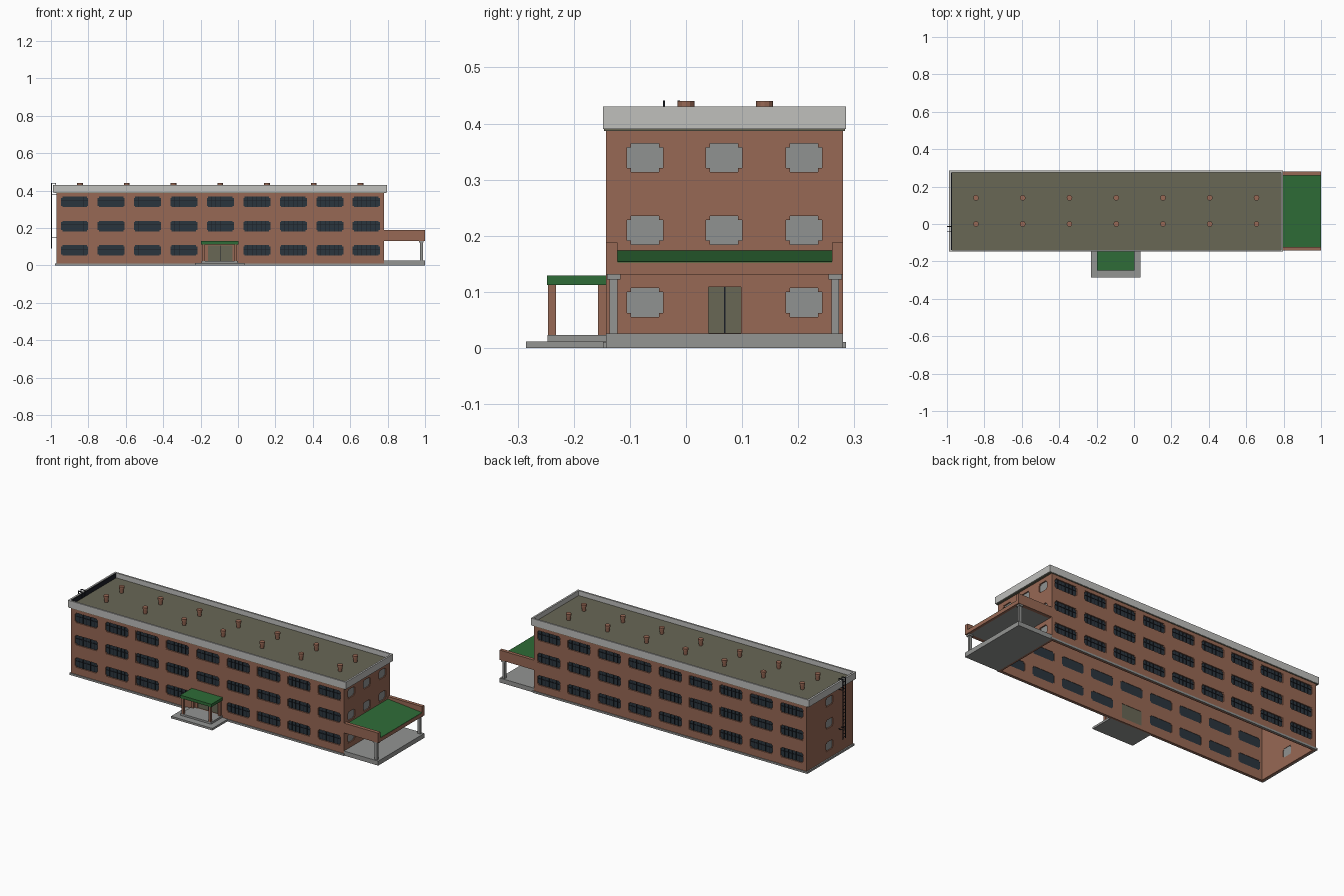
import bpy, bmesh
from mathutils import Matrix, Vector

if "Cube" in bpy.data.objects:
    bpy.data.objects.remove(bpy.data.objects["Cube"])


def mat(name, r, g, b):
    m = bpy.data.materials.new(name)
    m.diffuse_color = tuple((c / 255) ** 2.2 for c in (r, g, b)) + (1,)
    m.use_nodes = True
    m.node_tree.nodes["Principled BSDF"].inputs["Base Color"].default_value = m.diffuse_color
    return m


BRICK = mat("brick", 150, 104, 85)
PARAPET = mat("pale_concrete", 190, 190, 187)
CONCRETE = mat("grey_concrete", 146, 147, 145)
ROOF = mat("olive_roof", 104, 103, 86)
GREEN = mat("green_canopy", 50, 108, 58)
GLASS = mat("dark_glass", 46, 56, 64)
PALE = mat("grey_glass", 143, 145, 144)
STEEL = mat("dark_steel", 32, 35, 42)


def finish(name, bm, m):
    me = bpy.data.meshes.new(name)
    bm.to_mesh(me)
    bm.free()
    me.materials.append(m)
    ob = bpy.data.objects.new(name, me)
    bpy.context.collection.objects.link(ob)
    return ob


def boxes(name, m, items):
    """One object from boxes given as (x0, x1, y0, y1, z0, z1)."""
    bm = bmesh.new()
    for x0, x1, y0, y1, z0, z1 in items:
        mx = Matrix.Translation(((x0 + x1) / 2, (y0 + y1) / 2, (z0 + z1) / 2))
        mx = mx @ Matrix.Diagonal((abs(x1 - x0), abs(y1 - y0), abs(z1 - z0), 1))
        bmesh.ops.create_cube(bm, size=1, matrix=mx)
    return finish(name, bm, m)


def ring(x0, x1, y0, y1, z0, z1, t):
    return [(x0, x1, y0, y0 + t, z0, z1), (x0, x1, y1 - t, y1, z0, z1),
            (x0, x0 + t, y0 + t, y1 - t, z0, z1), (x1 - t, x1, y0 + t, y1 - t, z0, z1)]


# Overall sizes
X0, X1, Y0, Y1, H, T = -0.97, 0.78, -0.143, 0.28, 0.39, 0.012


def wall(name, axis, outer, inward, u0, u1, windows, doors, glass, bars):
    """Brick wall with real openings, recessed panes, corner blocks and bars."""
    holes = windows + doors
    us = {round(u, 4) for u in [u0, u1] + [h[i] for h in holes for i in (0, 1)]}
    zs = {round(z, 4) for z in [0, H] + [h[i] for h in holes for i in (2, 3)]}
    us, zs = sorted(us), sorted(zs)
    p = outer + inward * T / 2
    bm = bmesh.new()
    vs = {(u, z): bm.verts.new((u, p, z) if axis == 'x' else (p, u, z)) for u in us for z in zs}
    for a, b in zip(us, us[1:]):
        for c, d in zip(zs, zs[1:]):
            uc, zc = (a + b) / 2, (c + d) / 2
            if not any(h[0] < uc < h[1] and h[2] < zc < h[3] for h in holes):
                bm.faces.new([vs[a, c], vs[b, c], vs[b, d], vs[a, d]])
    for v in [v for v in bm.verts if not v.link_faces]:
        bm.verts.remove(v)
    ob = finish(name, bm, BRICK)
    s = ob.modifiers.new("thickness", 'SOLIDIFY')
    s.thickness, s.offset = T, 0

    def b(ua, ub, d0, d1, za, zb):
        ds = sorted((outer + inward * d0, outer + inward * d1))
        return (ua, ub, *ds, za, zb) if axis == 'x' else (*ds, ua, ub, za, zb)

    c = 0.007
    boxes(name + "_panes", glass, [b(w[0], w[1], .007, .010, w[2], w[3]) for w in windows])
    boxes(name + "_window_corners", BRICK,
          [b(u, u + c, .001, .012, z, z + c) for w in windows
           for u in (w[0], w[1] - c) for z in (w[2], w[3] - c)])
    if bars:
        items = []
        for w in windows:
            n = 6
            for i in range(1, n):
                u = w[0] + (w[1] - w[0]) * i / n
                items.append(b(u - .001, u + .001, .004, .007, w[2], w[3]))
            z = w[2] + (w[3] - w[2]) * .62
            items.append(b(w[0], w[1], .004, .007, z - .001, z + .001))
        boxes(name + "_window_bars", STEEL, items)
    # Double doors with a dark gap between the leaves
    for d in doors:
        m = (d[0] + d[1]) / 2
        boxes(name + "_door", ROOF, [b(d[0], m - .001, .006, .010, d[2], d[3]),
                                     b(m + .001, d[1], .006, .010, d[2], d[3])])
        boxes(name + "_door_gap", STEEL, [b(m - .001, m + .001, .007, .009, d[2], d[3])])


# Window layouts
def win(u, z, w, h):
    return (u - w / 2, u + w / 2, z - h / 2, z + h / 2)


long_side = [win(-0.874 + .195 * i, z, .145, .056) for i in range(9) for z in (.08, .21, .339)]
front = [w for w in long_side if not (w[2] < .1 and w[0] < -.095 < w[1])]
right = [win(y, z, .064, .051) for y in (-.073, .068, .21) for z in (.081, .21, .339)]
right = [w for w in right if not (w[2] < .1 and w[0] < .068 < w[1])]
left = [win(.068, z, .064, .051) for z in (.081, .21, .339)]

wall("front_wall", 'x', Y0, 1, X0, X1, front, [(-.16, -.03, .023, .106)], GLASS, True)
wall("back_wall", 'x', Y1, -1, X0, X1, long_side, [], GLASS, True)
wall("right_wall", 'y', X1, -1, Y0 + T, Y1 - T, right, [(.04, .098, .027, .109)], PALE, False)
wall("left_wall", 'y', X0, 1, Y0 + T, Y1 - T, left, [], PALE, False)

# Plinth, roof and parapet
boxes("plinth", CONCRETE, ring(X0 - .008, X1 + .005, Y0 - .005, Y1 + .005, 0, .011, .008))
boxes("roof_slab", ROOF, [(X0 - .012, X1 + .012, Y0 - .003, Y1 + .003, .387, .402)])
boxes("parapet", PARAPET, ring(-.988, .796, -.148, .285, H, .43, .010))
boxes("parapet_dark_lining", STEEL, [(-.978, -.974, -.138, .275, .402, .428)])

# Flared roof vents
bm = bmesh.new()
for i in range(7):
    for y in (0, .14):
        bmesh.ops.create_cone(bm, cap_ends=True, segments=12, radius1=.010, radius2=.013, depth=.028,
                              matrix=Matrix.Translation((-.845 + .25 * i, y, .415)))
        bmesh.ops.create_cone(bm, cap_ends=True, segments=12, radius1=.015, radius2=.015, depth=.011,
                              matrix=Matrix.Translation((-.845 + .25 * i, y, .4345)))
finish("roof_vents", bm, BRICK)

# Front entrance: steps, posts, canopy
boxes("entrance_steps", CONCRETE, [(-.23, .035, -.285, Y0, 0, .012),
                                   (-.195, 0, -.247, Y0, .012, .023)])
boxes("entrance_posts", BRICK, [(x, x + .013, y, y + .014, .023, .113)
                                for x in (-.19, -.018) for y in (-.246, -.157)])
boxes("entrance_canopy", GREEN, [(-.197, .002, -.248, Y0, .112, .129)])

# Side porch: base, posts with caps, brick surround
boxes("porch_base", CONCRETE, [(X1, 1, Y0, Y1, 0, .026)])
post = []
for y in (-.129, .266):
    post += [(.972, .988, y - .007, y + .007, .026, .122),
             (.968, .992, y - .012, y + .012, .122, .131)]
boxes("porch_posts", CONCRETE, post)
boxes("porch_surround", BRICK, [(X1, 1, Y0, -.122, .131, .188), (X1, 1, .26, Y1, .131, .188),
                                (.985, 1, -.122, .26, .131, .152)])
boxes("porch_ceiling", CONCRETE, [(X1, .985, -.122, .26, .131, .136)])

# Sloping green porch roof: side profile extruded along y
bm = bmesh.new()
f = bm.faces.new([bm.verts.new((x, -.122, z)) for x, z in
                  ((X1, .150), (.999, .150), (.999, .154), (X1, .174))])
r = bmesh.ops.extrude_face_region(bm, geom=[f])
bmesh.ops.translate(bm, vec=Vector((0, .382, 0)),
                    verts=[v for v in r["geom"] if isinstance(v, bmesh.types.BMVert)])
bmesh.ops.recalc_face_normals(bm, faces=bm.faces)
finish("porch_roof", bm, GREEN)

# Roof ladder on the left end: rails, hooks over the parapet, brackets, rungs
items = []
for y in (-.039, -.013):
    items += [(-.999, -.995, y - .002, y + .002, .09, .441),
              (-.999, -.972, y - .002, y + .002, .437, .441),
              (-.976, -.972, y - .002, y + .002, .402, .441)]
    items += [(-.996, X0, y - .0015, y + .0015, z, z + .003) for z in (.145, .375)]
items += [(-.998, -.996, -.039, -.013, .10 + .02 * i, .1025 + .02 * i) for i in range(17)]
boxes("roof_ladder", STEEL, items)
